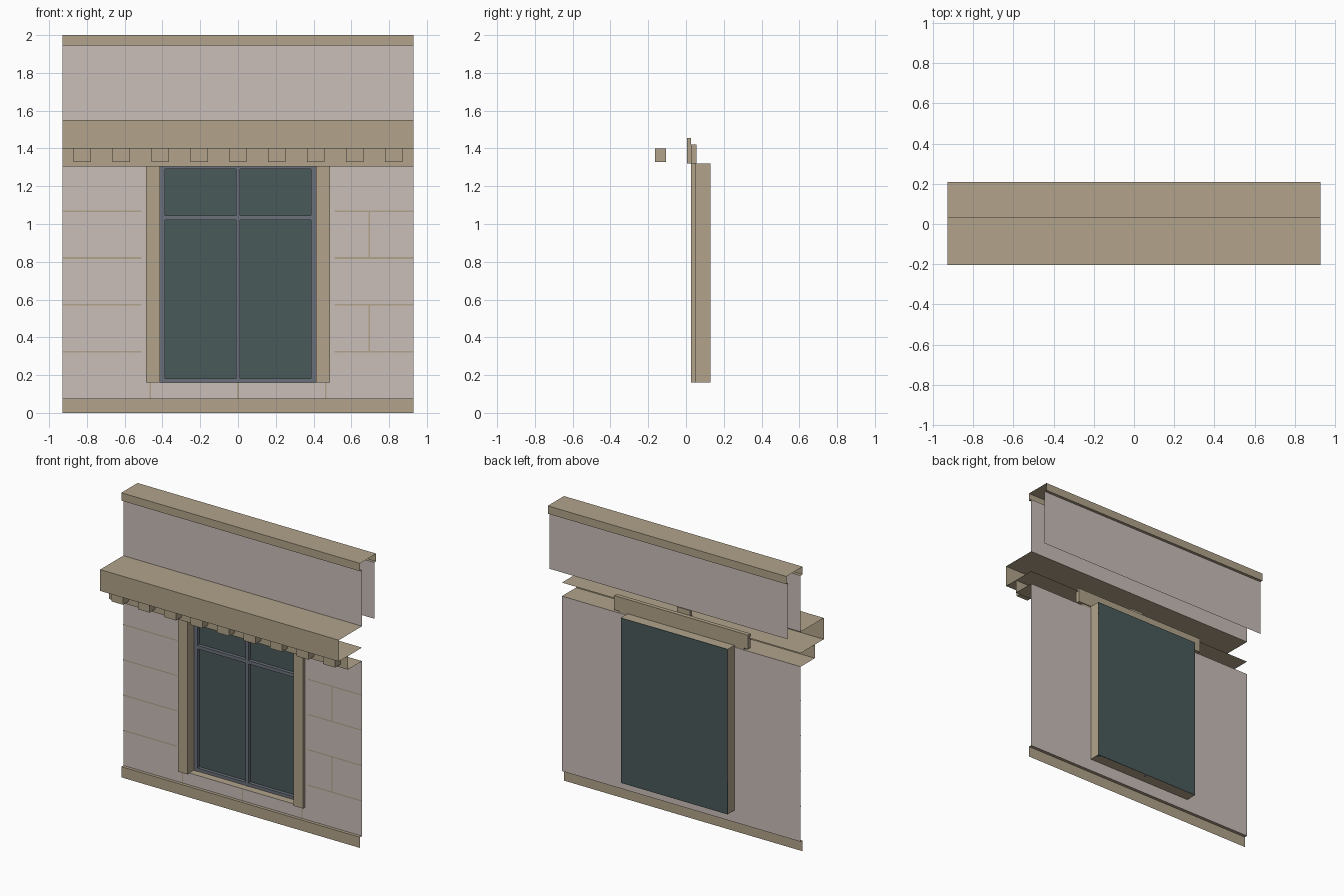
import bpy

cube = bpy.data.objects.get("Cube")
if cube:
    bpy.data.objects.remove(cube, do_unlink=True)


def material(name, rgb):
    m = bpy.data.materials.new(name)
    m.use_nodes = True
    m.diffuse_color = (*rgb, 1)
    node = m.node_tree.nodes["Principled BSDF"]
    node.inputs["Base Color"].default_value = (*rgb, 1)
    node.inputs["Roughness"].default_value = 0.8
    return m


STONE = material("tan stone", (0.445, 0.371, 0.258))
WALL = material("pale wall", (0.59, 0.515, 0.485))
GLASS = material("dark glass", (0.068, 0.102, 0.102))
FRAME = material("grey frame", (0.145, 0.162, 0.195))

HALF = 0.928          # half width of the facade
WALL_Y = 0.052        # wall plane
OPEN_X = 0.415        # half width of the window opening
SILL, HEAD = 0.16, 1.32


def make(name, verts, faces, mat):
    mesh = bpy.data.meshes.new(name)
    mesh.from_pydata(verts, [], faces)
    mesh.materials.append(mat)
    ob = bpy.data.objects.new(name, mesh)
    bpy.context.collection.objects.link(ob)
    return ob


def sweep(name, profile, mat):
    """Open (y, z) profile extruded over the whole width as a sheet."""
    verts = [(x, y, z) for y, z in profile for x in (-HALF, HALF)]
    faces = [(2 * i, 2 * i + 1, 2 * i + 3, 2 * i + 2) for i in range(len(profile) - 1)]
    return make(name, verts, faces, mat)


def sheet(name, outline, y, mat):
    """Flat front-facing sheet from an (x, z) outline."""
    return make(name, [(x, y, z) for x, z in outline], [range(len(outline))], mat)


def box(name, xs, ys, zs, mat):
    verts = [(x, y, z) for x in xs for y in ys for z in zs]
    faces = [(0, 1, 3, 2), (4, 6, 7, 5), (0, 4, 5, 1),
             (2, 3, 7, 6), (0, 2, 6, 4), (1, 5, 7, 3)]
    return make(name, verts, faces, mat)


# Plinth, frieze, cornice and parapet
sweep("plinth", [(0.03, 0), (0.03, 0.075), (WALL_Y, 0.075)], STONE)
sweep("frieze", [(WALL_Y, 1.305), (-0.105, 1.305), (-0.105, 1.4)], STONE)
sweep("cornice", [(WALL_Y, 1.4), (-0.205, 1.4), (-0.205, 1.55), (WALL_Y, 1.55)], STONE)
sweep("parapet_front", [(WALL_Y, 1.55), (WALL_Y, 1.945)], WALL)
sweep("parapet_back", [(0.19, 1.945), (0.19, 1.55)], WALL)
sweep("parapet_cap", [(WALL_Y, 1.945), (0.03, 1.945), (0.03, 2), (0.21, 2),
                      (0.21, 1.945), (0.19, 1.945)], STONE)

# Row of dentils under the cornice
for i in range(-4, 5):
    x = i * 0.206
    box(f"dentil_{i + 5}", (x - 0.046, x + 0.046), (-0.165, -0.105), (1.327, 1.4), STONE)

# Wall sheet around the opening
sheet("wall", [(-HALF, 0.075), (HALF, 0.075), (HALF, 1.305), (OPEN_X, 1.305),
               (OPEN_X, SILL), (-OPEN_X, SILL), (-OPEN_X, 1.305), (-HALF, 1.305)],
      WALL_Y, WALL)


# Masonry joints
def joint(name, x0, x1, z0, z1):
    sheet(name, [(x0, z0), (x1, z0), (x1, z1), (x0, z1)], WALL_Y - 0.003, STONE)


W = 0.004
for z in (0.323, 0.572, 0.82, 1.067):
    joint("joint_right", 0.51, HALF, z - W, z + W)
    joint("joint_left", -HALF, -0.51, z - W, z + W)
for z0, z1 in ((0.323, 0.572), (0.82, 1.067)):
    joint("upright_joint", 0.695 - W, 0.695 + W, z0, z1)
for x in (-0.465, 0, 0.465):
    joint("sill_joint", x - W, x + W, 0.075, SILL)

# Window surround
for side, name in ((-1, "jamb_right"), (1, "jamb_left")):
    box(name, sorted((side * 0.413, side * 0.486)), (0.027, 0.05), (SILL, HEAD), STONE)
box("lintel", (-0.52, 0.52), (0.027, 0.056), (HEAD, 1.42), STONE)
box("keystone", (-0.05, 0.05), (0.005, 0.027), (HEAD, 1.455), STONE)

# Reveal: open tube behind the wall
ring = [(-OPEN_X, SILL), (OPEN_X, SILL), (OPEN_X, HEAD), (-OPEN_X, HEAD)]
make("reveal", [(x, y, z) for y in (0.05, 0.13) for x, z in ring],
     [(i, (i + 1) % 4, (i + 1) % 4 + 4, i + 4) for i in range(4)], STONE)

# Glass and frame bars
box("glass", (-OPEN_X, OPEN_X), (0.125, 0.131), (SILL, HEAD), GLASS)
BAR_Y = (0.1, 0.125)
for side, name in ((-1, "stile_right"), (1, "stile_left")):
    box(name, sorted((side * 0.386, side * 0.414)), BAR_Y, (SILL, HEAD), FRAME)
box("mullion", (-0.011, 0.011), BAR_Y, (SILL, HEAD), FRAME)
for name, z0, z1 in (("bottom_rail", SILL + 0.001, 0.183),
                     ("transom", 1.021, 1.045), ("top_rail", 1.292, HEAD - 0.001)):
    box(name, (-0.413, 0.413), (0.101, 0.125), (z0, z1), FRAME)
